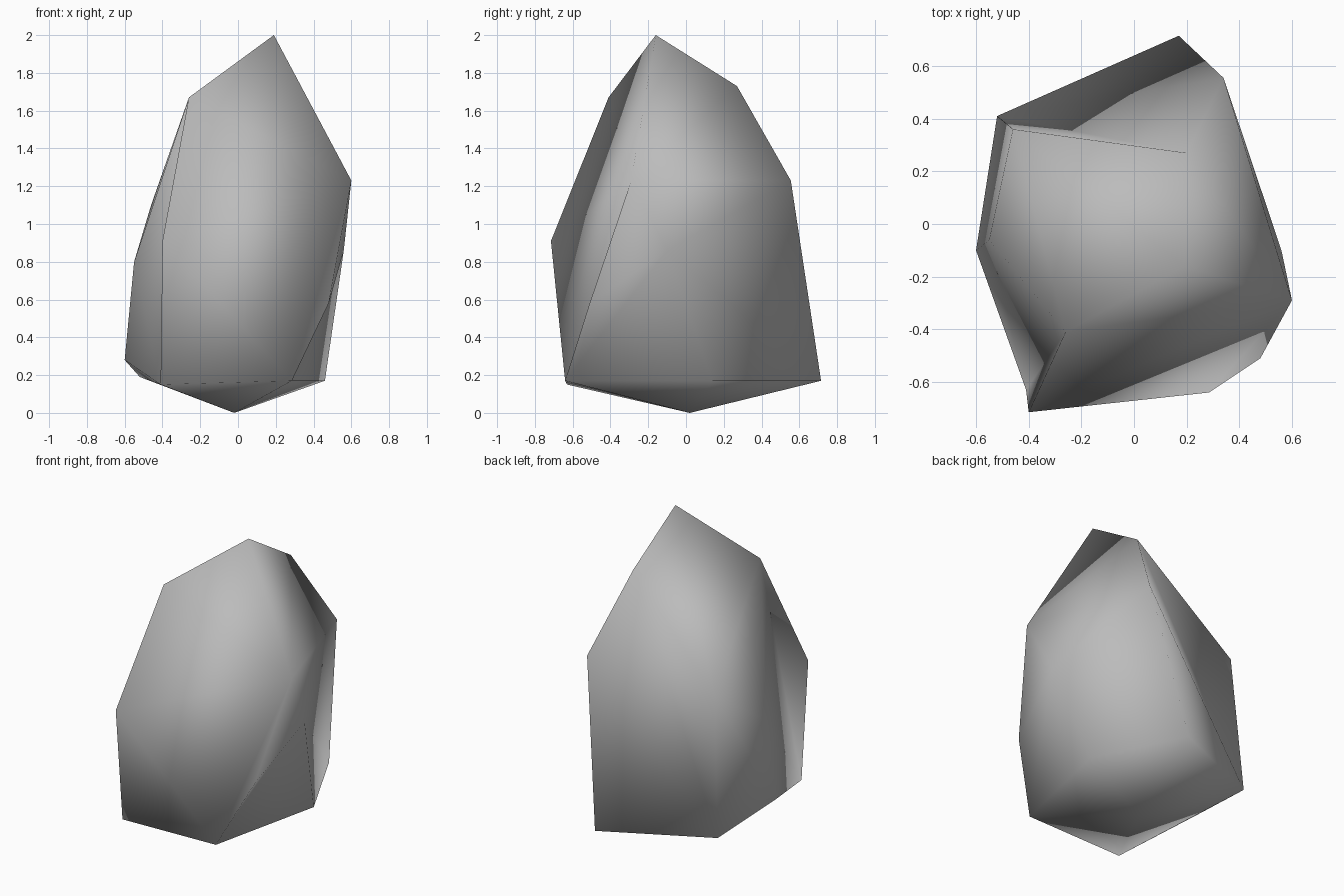
import bpy
import bmesh

# Remove the default cube only
cube = bpy.data.objects.get("Cube")
if cube:
    bpy.data.objects.remove(cube, do_unlink=True)

# Stone material
stone = bpy.data.materials.new("grey_stone")
stone.use_nodes = True
grey = (0.5, 0.5, 0.5, 1.0)
stone.diffuse_color = grey
bsdf = stone.node_tree.nodes["Principled BSDF"]
bsdf.inputs["Base Color"].default_value = grey
bsdf.inputs["Roughness"].default_value = 0.9

# Corners of the boulder, from the peak down to the base point
corners = {
    "peak": (0.19, -0.16, 2.0),
    "back_shoulder": (0.20, 0.27, 1.73),
    "front_shoulder": (-0.26, -0.41, 1.67),
    "left_point": (0.60, -0.29, 1.23),
    "back_left_point": (0.34, 0.555, 1.23),
    "back_right_point": (-0.46, 0.36, 1.10),
    "front_ridge": (-0.40, -0.715, 0.91),
    "left_ridge": (0.56, -0.10, 0.86),
    "right_ridge": (-0.55, -0.06, 0.80),
    "front_left_chip": (0.48, -0.51, 0.58),
    "right_foot": (-0.60, -0.10, 0.28),
    "back_right_foot": (-0.52, 0.41, 0.19),
    "back_foot": (0.17, 0.715, 0.17),
    "left_foot": (0.46, 0.14, 0.17),
    "front_left_foot": (0.285, -0.64, 0.17),
    "front_right_foot": (-0.41, -0.63, 0.15),
    "base_point": (-0.02, 0.02, 0.0),
}

# Hollowed facets: outline corners, creased in a fan from the first corner
hollow_facets = [
    # back
    ("back_right_foot", "back_foot", "back_left_point",
     "back_shoulder", "back_right_point"),
    # left side, rear and front halves
    ("left_ridge", "left_point", "back_left_point", "back_foot", "left_foot"),
    ("left_ridge", "left_point", "front_left_chip",
     "front_left_foot", "left_foot"),
    # right side
    ("front_right_foot", "right_foot", "right_ridge",
     "front_shoulder", "front_ridge"),
    # front
    ("left_point", "peak", "front_shoulder", "front_ridge",
     "front_left_foot", "front_left_chip"),
]

# Wrap the corners into one faceted hull
bm = bmesh.new()
points = {name: bm.verts.new(co) for name, co in corners.items()}
bmesh.ops.convex_hull(bm, input=list(bm.verts), use_existing_faces=False)

# Swap the bulging facets for the hollowed ones
for facet in hollow_facets:
    rim = [points[name] for name in facet]
    bulge = [f for f in bm.faces if all(v in rim for v in f.verts)]
    bmesh.ops.delete(bm, geom=bulge, context="FACES")
    for a, b in zip(rim[1:], rim[2:]):
        bm.faces.new((rim[0], a, b))

bmesh.ops.recalc_face_normals(bm, faces=list(bm.faces))
for face in bm.faces:
    face.smooth = True

# Boulder object
mesh = bpy.data.meshes.new("boulder")
bm.to_mesh(mesh)
bm.free()
mesh.materials.append(stone)
boulder = bpy.data.objects.new("boulder", mesh)
bpy.context.collection.objects.link(boulder)
